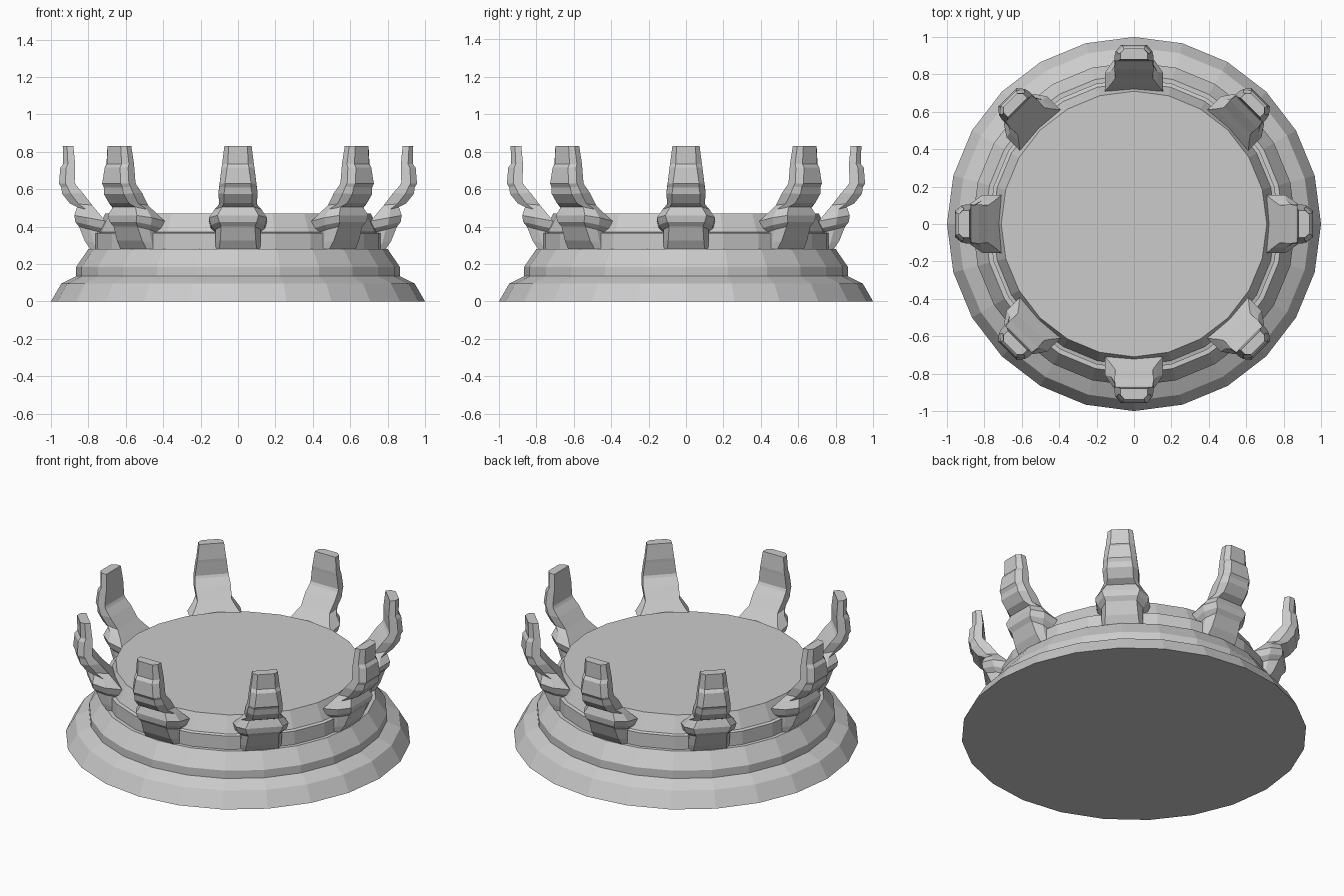
import bpy, bmesh, math

if "Cube" in bpy.data.objects:
    bpy.data.objects.remove(bpy.data.objects["Cube"])


def finish(name, bm):
    bmesh.ops.recalc_face_normals(bm, faces=bm.faces)
    me = bpy.data.meshes.new(name)
    bm.to_mesh(me)
    bm.free()
    ob = bpy.data.objects.new(name, me)
    bpy.context.collection.objects.link(ob)
    return ob


def loft(bm, rings):
    """Skin a list of equal-length point rings and cap both ends."""
    vs = [[bm.verts.new(p) for p in ring] for ring in rings]
    n = len(vs[0])
    for a, b in zip(vs, vs[1:]):
        for i in range(n):
            j = (i + 1) % n
            bm.faces.new((a[i], a[j], b[j], b[i]))
    bm.faces.new(vs[0])
    bm.faces.new(vs[-1])


# Stepped round base, 24 sides: (radius, z)
profile = [(1.0, 0), (0.945, 0.095), (0.865, 0.135), (0.865, 0.185),
           (0.80, 0.28), (0.777, 0.28), (0.777, 0.365), (0.757, 0.37),
           (0.71, 0.47)]
bm = bmesh.new()
loft(bm, [[(r * math.cos(k * math.pi / 12), r * math.sin(k * math.pi / 12), z)
           for k in range(24)] for r, z in profile])
finish("base", bm)

# Claw stations: outer r, outer z, inner r, inner z, half width, outer half width
claw = [
    (0.79, 0.28, 0.70, 0.28, 0.12, 0.10),
    (0.82, 0.325, 0.70, 0.30, 0.12, 0.095),
    (0.85, 0.40, 0.70, 0.36, 0.12, 0.09),
    (0.87, 0.425, 0.70, 0.385, 0.145, 0.10),
    (0.875, 0.46, 0.71, 0.43, 0.155, 0.11),
    (0.86, 0.505, 0.745, 0.473, 0.125, 0.085),
    (0.90, 0.525, 0.78, 0.515, 0.10, 0.075),
    (0.94, 0.575, 0.83, 0.58, 0.105, 0.075),
    (0.945, 0.61, 0.865, 0.62, 0.10, 0.07),
    (0.957, 0.63, 0.873, 0.635, 0.098, 0.07),
    (0.95, 0.715, 0.872, 0.715, 0.088, 0.058),
    (0.935, 0.735, 0.871, 0.735, 0.085, 0.055),
    (0.937, 0.83, 0.88, 0.83, 0.073, 0.05),
]


def section(ro, zo, ri, zi, w, wo, ang):
    t = 0.6
    rm, zm = ri + (ro - ri) * t, zi + (zo - zi) * t
    pts = [(ri, -w, zi), (rm, -w, zm), (ro, -wo, zo),
           (ro, wo, zo), (rm, w, zm), (ri, w, zi)]
    c, s = math.cos(ang), math.sin(ang)
    return [(x * c - y * s, x * s + y * c, z) for x, y, z in pts]


# Eight claws around the rim
for k in range(8):
    bm = bmesh.new()
    loft(bm, [section(*st, k * math.pi / 4) for st in claw])
    finish(f"claw_{k + 1}", bm)
